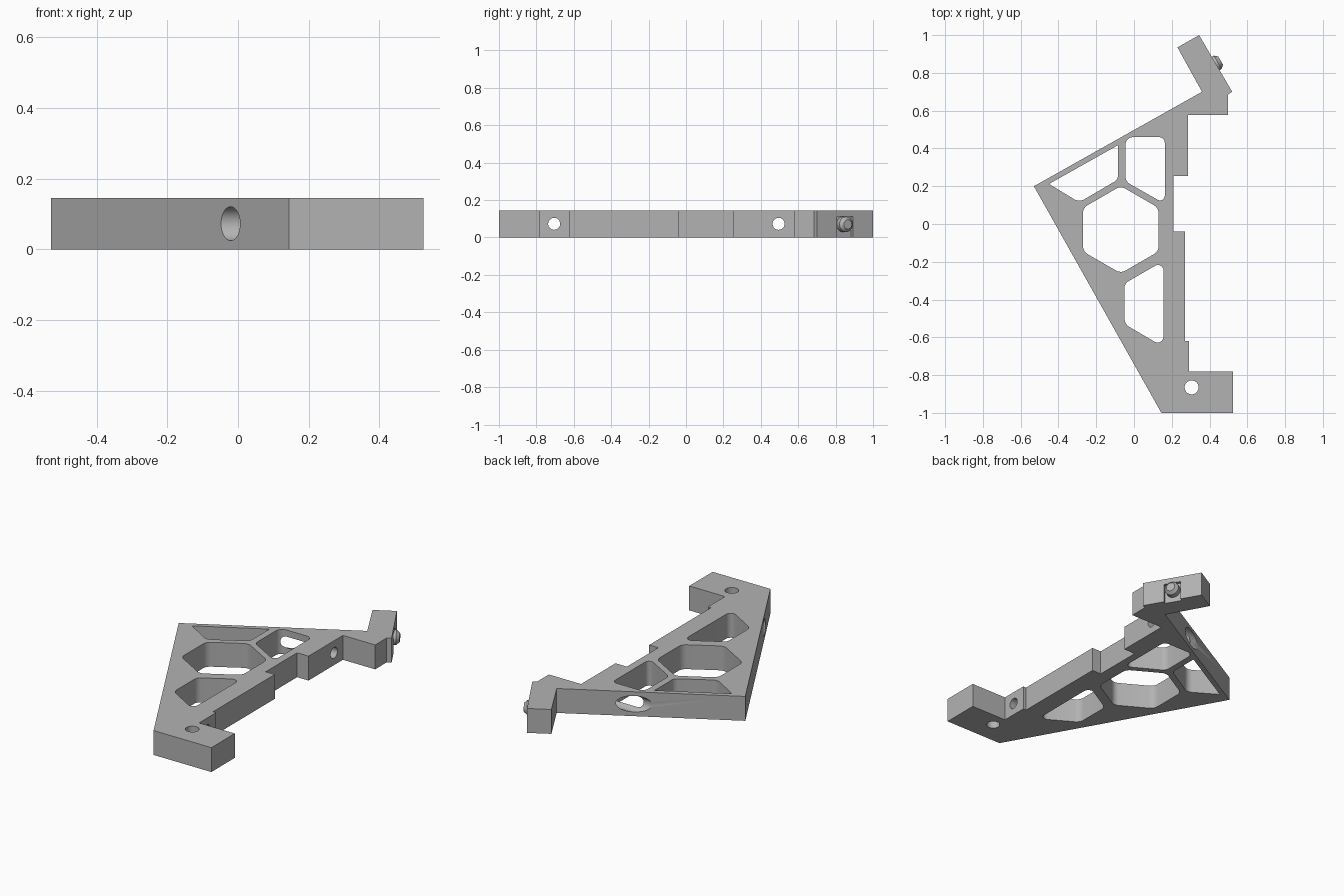
import bpy, bmesh, math
from mathutils import Vector, Matrix

if "Cube" in bpy.data.objects:
    bpy.data.objects.remove(bpy.data.objects["Cube"], do_unlink=True)

HEIGHT = 0.145
MID = 0.073

grey = bpy.data.materials.new("plain grey")
grey.use_nodes = True
grey.diffuse_color = (0.45, 0.45, 0.45, 1)
grey.node_tree.nodes["Principled BSDF"].inputs["Base Color"].default_value = grey.diffuse_color


def make(name, bm):
    bmesh.ops.recalc_face_normals(bm, faces=bm.faces)
    mesh = bpy.data.meshes.new(name)
    bm.to_mesh(mesh)
    bm.free()
    mesh.materials.append(grey)
    obj = bpy.data.objects.new(name, mesh)
    bpy.context.collection.objects.link(obj)
    return obj


def prism(name, points, z0, z1):
    bm = bmesh.new()
    face = bm.faces.new([bm.verts.new((p[0], p[1], z0)) for p in points])
    top = bmesh.ops.extrude_face_region(bm, geom=[face])
    moved = [v for v in top["geom"] if isinstance(v, bmesh.types.BMVert)]
    bmesh.ops.translate(bm, verts=moved, vec=(0, 0, z1 - z0))
    return make(name, bm)


def rod(name, start, end, radius, end_radius=None):
    start, end = Vector(start), Vector(end)
    axis = end - start
    turn = axis.to_track_quat('Z', 'Y').to_matrix().to_4x4()
    bm = bmesh.new()
    bmesh.ops.create_cone(bm, cap_ends=True, segments=32, radius1=radius,
                          radius2=radius if end_radius is None else end_radius,
                          depth=axis.length,
                          matrix=Matrix.Translation((start + end) / 2) @ turn)
    return make(name, bm)


def rounded(points, radii, steps=6):
    """Replace each corner with a tangent arc of the given radius."""
    out = []
    for i, (p, r) in enumerate(zip(points, radii)):
        p = Vector(p)
        a = (Vector(points[i - 1]) - p).normalized()
        b = (Vector(points[(i + 1) % len(points)]) - p).normalized()
        if r == 0:
            out.append(p)
            continue
        half = a.angle(b) / 2
        centre = p + (a + b).normalized() * r / math.sin(half)
        s = p + a * r / math.tan(half) - centre
        e = p + b * r / math.tan(half) - centre
        sweep = s.angle(e)
        for k in range(steps + 1):
            t = k / steps
            out.append(centre + (s * math.sin((1 - t) * sweep)
                                 + e * math.sin(t * sweep)) / math.sin(sweep))
    return out


def cut(target, cutter):
    cutter.hide_render = True
    mod = target.modifiers.new("cut", 'BOOLEAN')
    mod.operation = 'DIFFERENCE'
    mod.solver = 'EXACT'
    mod.object = cutter
    bpy.context.view_layer.objects.active = target
    bpy.ops.object.modifier_apply(modifier=mod.name)
    bpy.data.objects.remove(cutter, do_unlink=True)


# Bracket body with foot, stepped edge and angled arm
body = prism("bracket_body", [
    (0.145, -1), (0.525, -1), (0.525, -0.78), (0.29, -0.78), (0.29, -0.62),
    (0.27, -0.62), (0.27, -0.04), (0.21, -0.04), (0.21, 0.255), (0.285, 0.255),
    (0.285, 0.578), (0.497, 0.578), (0.497, 0.685), (0.52, 0.7), (0.345, 1),
    (0.23, 0.935), (0.36, 0.7), (-0.53, 0.2)], 0, HEIGHT)

# Lightening pockets
hexagon = [(-0.07 + 0.231 * math.sin(i * math.pi / 3),
            -0.03 + 0.231 * math.cos(i * math.pi / 3)) for i in range(6)]
pockets = [
    (hexagon, [0.05] * 6),
    ([(-0.05, -0.315), (0.157, -0.195), (0.155, -0.65), (-0.05, -0.53)],
     [0.04, 0.03, 0.03, 0.05]),
    ([(-0.045, 0.225), (-0.045, 0.46), (0.163, 0.46), (0.163, 0.107)],
     [0.045, 0.04, 0.03, 0.025]),
    ([(-0.45, 0.212), (-0.085, 0.417), (-0.085, 0.235), (-0.29, 0.115)],
     [0, 0, 0.04, 0.05]),
]
for points, radii in pockets:
    cut(body, prism("pocket_cutter", rounded(points, radii), -0.1, 0.3))

# Foot screw hole and two counterbored cross holes
cut(body, rod("foot_hole_cutter", (0.305, -0.865, -0.1), (0.305, -0.865, 0.3), 0.037))
for y in (-0.705, 0.495):
    cut(body, rod("cross_hole_cutter", (-0.4, y, MID), (0.4, y, MID), 0.032))
    cut(body, rod("counterbore_cutter", (-0.4, y, MID), (0.18, y, MID), 0.048))

# Slot in the outer face of the arm, open at the bottom
along = Vector((-0.504, 0.864))
out = Vector((0.864, 0.504))
centre = Vector((0.433, 0.85))
slot = [centre + along * a + out * b
        for a, b in ((-0.05, -0.02), (0.05, -0.02), (0.05, 0.05), (-0.05, 0.05))]
cut(body, prism("slot_cutter", slot, -0.05, 0.112))

# Rounded nub seated in the slot
inner, rim, tip = [(*(centre + out * d), 0.07) for d in (-0.025, 0.012, 0.03)]
nub = rod("arm_nub", inner, rim, 0.041)
nub_tip = rod("arm_nub_tip", rim, tip, 0.041, 0.025)

# Smooth the curved walls, keep hard edges
for obj in (body, nub, nub_tip):
    bpy.ops.object.select_all(action='DESELECT')
    obj.select_set(True)
    bpy.context.view_layer.objects.active = obj
    bpy.ops.object.shade_smooth_by_angle(angle=math.radians(30))
